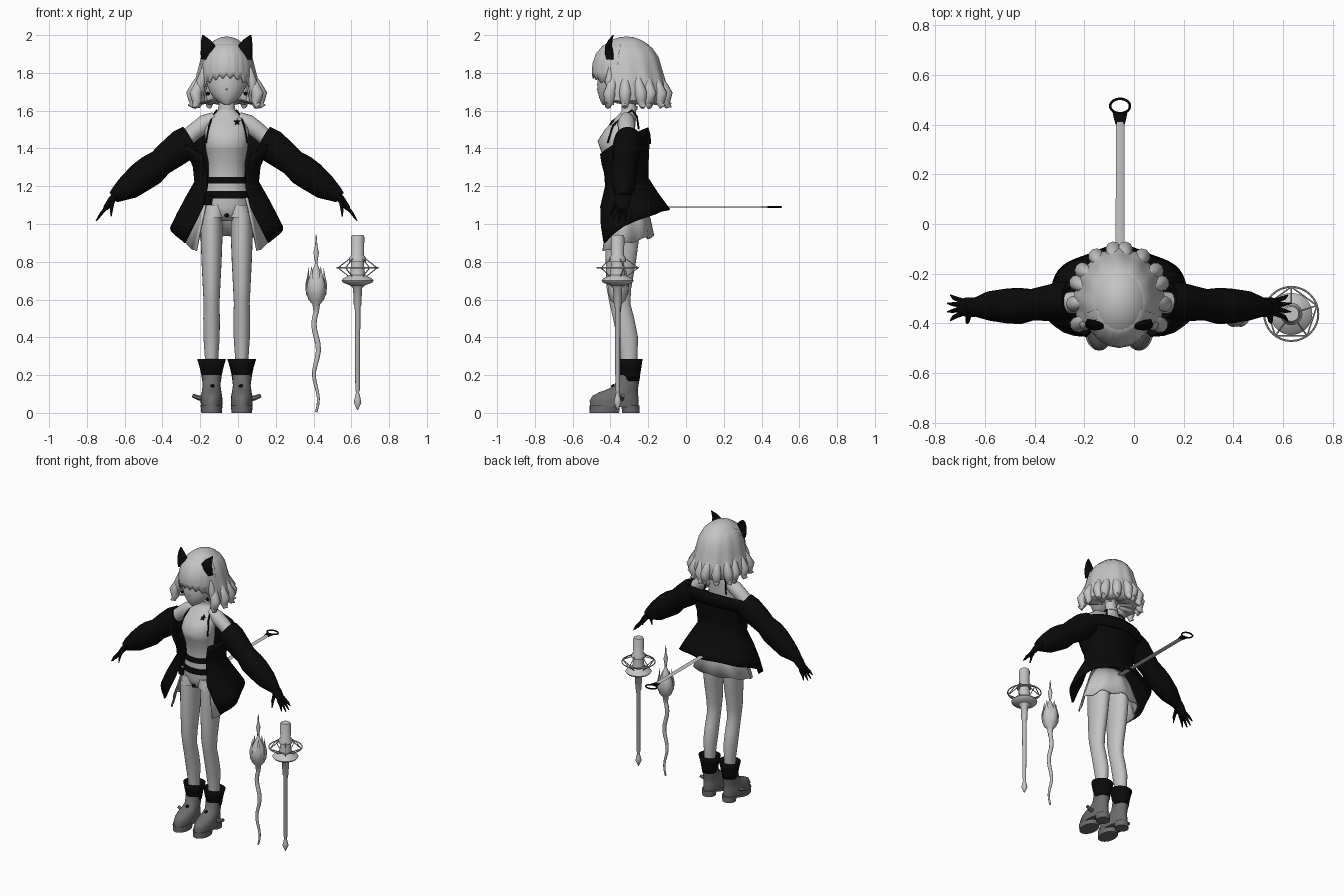
import bpy, bmesh, math
from mathutils import Vector

X = -0.06  # centre line of the figure


def material(name, v):
    m = bpy.data.materials.new(name)
    m.diffuse_color = (v, v, v, 1)
    return m


LIGHT = material("pale_grey", 0.55)
BLACK = material("soft_black", 0.003)
DARK = material("dark_grey", 0.15)


def skin(name, rings, mat, closed=True, cap=True, thick=0):
    """Bridge successive rings of points into a smooth surface."""
    bm = bmesh.new()
    vs = [[bm.verts.new(p) for p in r] for r in rings]
    n = len(vs[0])
    for a, b in zip(vs, vs[1:]):
        for i in range(n if closed else n - 1):
            j = (i + 1) % n
            bm.faces.new((a[i], a[j], b[j], b[i]))
    if cap and closed:
        bm.faces.new(vs[0])
        bm.faces.new(vs[-1])
    bmesh.ops.recalc_face_normals(bm, faces=bm.faces)
    me = bpy.data.meshes.new(name)
    bm.to_mesh(me)
    bm.free()
    me.materials.append(mat)
    me.shade_smooth()
    me.set_sharp_from_angle(angle=math.radians(50))
    ob = bpy.data.objects.new(name, me)
    bpy.context.collection.objects.link(ob)
    if thick:
        mod = ob.modifiers.new("thickness", 'SOLIDIFY')
        mod.thickness = thick
        mod.offset = 0
    return ob


def loft(name, x, rows, mat, n=24, cap=True, thick=0):
    """Stack of ellipses; row = (z, rx, ry, cy[, dx])."""
    rings = []
    for z, rx, ry, cy, *dx in rows:
        c = x + (dx[0] if dx else 0)
        rings.append([(c + rx * math.cos(a), cy + ry * math.sin(a), z)
                      for a in (2 * math.pi * i / n for i in range(n))])
    return skin(name, rings, mat, cap=cap, thick=thick)


def tube(name, pts, radii, mat, n=10, flat=1.0, ref=(0, 1, 0)):
    """Tapered tube along a path; flat scales the radius along ref."""
    pts = [Vector(p) for p in pts]
    rings = []
    for i, p in enumerate(pts):
        t = (pts[min(i + 1, len(pts) - 1)] - pts[max(i - 1, 0)]).normalized()
        s = t.cross(Vector(ref)).normalized()
        o = s.cross(t)
        r = radii[i]
        rings.append([p + s * r * math.cos(a) + o * r * flat * math.sin(a)
                      for a in (2 * math.pi * k / n for k in range(n))])
    return skin(name, rings, mat)


def shell(name, rows, mat, n=48, front=False, ripple=0, lobes=8, jag=0, thick=0.008):
    """Open wrap; row = (z_mid, z_edge, rx, ry_back, ry_front, half_angle, cy)."""
    rings = []
    for k, (z0, z1, rx, rb, rf, tm, cy) in enumerate(rows):
        f = k / (len(rows) - 1)
        ring = []
        for i in range(n + 1):
            u = 2 * i / n - 1
            t = math.radians(tm) * u + (math.pi if front else 0)
            w = 1 + ripple * f * math.cos(lobes * math.pi * u)
            c = math.cos(t)
            z = z0 + (z1 - z0) * u * u + jag * (f ** 4) * math.cos(lobes * math.pi * u)
            ring.append((X + rx * w * math.sin(t), cy + (rb if c > 0 else rf) * w * c, z))
        rings.append(ring)
    return skin(name, rings, mat, closed=False, thick=thick)


def ball(name, p, r, mat):
    rows = [(p[2] + r * math.sin(a), r * math.cos(a), r * math.cos(a), p[1])
            for a in (math.radians(d) for d in range(-80, 81, 20))]
    return loft(name, p[0], rows, mat, 10)


def ring(name, p, R, r, mat, ry=None, n=32):
    ry = ry or R
    pts = [(p[0] + R * math.cos(a), p[1] + ry * math.sin(a), p[2])
           for a in (2 * math.pi * i / n for i in range(n + 1))]
    return tube(name, pts, [r] * (n + 1), mat, 6, ref=(0, 0, 1))


# head, neck and torso
loft("face", X, [(1.63, .012, .015, -.425), (1.645, .04, .04, -.41), (1.67, .068, .068, -.392),
                 (1.7, .09, .092, -.376), (1.74, .106, .11, -.36), (1.8, .11, .12, -.345),
                 (1.88, .1, .12, -.33)], LIGHT, 32)
tube("nose", [(X, -.455, 1.735), (X, -.468, 1.712), (X, -.455, 1.702)], [.001, .006, .001], LIGHT, 8, ref=(1, 0, 0))
loft("torso", X, [(1.015, .05, .05, -.335), (1.05, .108, .08, -.335), (1.09, .118, .09, -.335), (1.17, .115, .085, -.34),
                  (1.25, .096, .075, -.345), (1.33, .098, .08, -.35), (1.39, .11, .092, -.36),
                  (1.44, .116, .1, -.368), (1.5, .115, .08, -.35), (1.56, .095, .055, -.32),
                  (1.59, .055, .04, -.305), (1.61, .042, .038, -.3), (1.68, .036, .036, -.31)], LIGHT, 32)
loft("choker", X, [(1.605, .046, .042, -.3), (1.625, .044, .042, -.3)], LIGHT)
loft("waist_band", X, [(1.215, .106, .085, -.345), (1.25, .1, .08, -.345)], BLACK)
loft("belt", X, [(1.135, .122, .094, -.338), (1.175, .119, .09, -.34)], BLACK)
tube("belt_buckle", [(X - .1, -.42, 1.15), (X - .1, -.42, 1.1)], [.026, .022], BLACK, 6, flat=.3)
ball("shorts_button", (X, -.42, 1.045), .012, BLACK)

# chest star
star = []
for i in range(10):
    r = .018 if i % 2 == 0 else .008
    dx, dz = r * math.sin(i * math.pi / 5), r * math.cos(i * math.pi / 5)
    star.append((X + .055 + dx, -.392 + .75 * dz + .4 * dx, 1.54 + dz))
mid = [(X + .055, -.392, 1.54)] * 10
skin("chest_star", [star, mid], BLACK, cap=False, thick=.004)

# hair dome, fringe, back hair and curls
loft("hair_dome", X, [(1.82 + .172 * math.sin(a), .14 * math.cos(a), .175 * math.cos(a), -.315)
                      for a in (math.radians(d) for d in (0, 10, 20, 30, 40, 50, 60, 68, 75, 81, 86, 89))], LIGHT, 40)
shell("fringe", [(1.965, 1.965, .068, .085, .085, 75, -.315), (1.94, 1.94, .1, .126, .126, 75, -.315),
                 (1.9, 1.9, .126, .159, .159, 75, -.315), (1.85, 1.85, .14, .176, .176, 75, -.315),
                 (1.81, 1.79, .144, .18, .18, 74, -.315), (1.78, 1.705, .14, .18, .178, 72, -.315)],
      LIGHT, n=96, front=True, ripple=.006, lobes=9, jag=.009, thick=.006)
shell("back_hair", [(1.965, 1.965, .068, .085, .085, 122, -.315), (1.93, 1.93, .107, .134, .134, 122, -.315),
                    (1.88, 1.88, .133, .167, .165, 120, -.315), (1.82, 1.82, .147, .183, .175, 118, -.315),
                    (1.76, 1.76, .162, .2, .18, 116, -.315), (1.7, 1.7, .178, .216, .19, 114, -.315),
                    (1.655, 1.655, .172, .205, .18, 114, -.315), (1.635, 1.64, .14, .165, .14, 112, -.315),
                    (1.66, 1.66, .06, .07, .06, 112, -.315)],
      LIGHT, n=84, ripple=.035, lobes=8, jag=.004, thick=.006)
for i in range(12):
    t = math.radians(-112 + 20.4 * i)
    s, c = math.sin(t), math.cos(t)
    w = .012 * (i % 3 - 1)
    path = [(.135, 1.8), (.158, 1.74), (.182, 1.69), (.176, 1.65), (.185, 1.625), (.205, 1.62 + .01 * (i % 3))]
    tube(f"hair_curl_{i + 1}", [(X + r * s + k * w * c * .4, -.315 + (r + .032) * c - k * w * s * .4, z)
                                for k, (r, z) in enumerate(path)],
         [.008, .026, .033, .026, .017, .003], LIGHT, 10, ref=(c, -s, 0))

# mirrored parts
for side, sd in (("right", -1), ("left", 1)):
    def P(x, y, z):
        return (X + sd * x, y, z)

    # cat ears, earring, face lock, camisole strap
    loft(f"{side}_ear", X, [(1.87, .016, .02, -.4, sd * .118), (1.9, .038, .024, -.405, sd * .1),
                            (1.94, .04, .018, -.41, sd * .096), (1.975, .024, .011, -.4, sd * .111),
                            (2.0, .004, .003, -.385, sd * .126)], BLACK, 12)
    ball(f"{side}_earring", P(.1, -.405, 1.69), .011, BLACK)
    tube(f"{side}_face_lock", [P(.12, -.4, 1.83), P(.135, -.405, 1.76), P(.14, -.395, 1.69), P(.158, -.385, 1.63)],
         [.01, .024, .02, .003], LIGHT, 8)
    tube(f"{side}_strap", [P(.085, -.25, 1.5), P(.075, -.26, 1.57), P(.052, -.285, 1.602), P(.072, -.33, 1.575),
                           P(.093, -.387, 1.52), P(.11, -.415, 1.43)], [.005] * 6, BLACK, 6, ref=(1, 0, 0))
    # arm, sleeve, glove
    tube(f"{side}_upper_arm", [P(.06, -.315, 1.56), P(.11, -.315, 1.535), P(.17, -.315, 1.49), P(.26, -.32, 1.41)],
         [.035, .047, .045, .04], LIGHT, 16)
    tube(f"{side}_sleeve", [P(.19, -.305, 1.44), P(.235, -.31, 1.415), P(.3, -.32, 1.365), P(.35, -.325, 1.325),
                            P(.4, -.33, 1.285), P(.45, -.33, 1.25), P(.52, -.33, 1.195), P(.575, -.335, 1.16),
                            P(.6, -.335, 1.14)],
         [.085, .088, .08, .072, .083, .08, .068, .045, .032], BLACK, 20, flat=.88)
    tube(f"{side}_palm", [P(.585, -.335, 1.155), P(.61, -.335, 1.125), P(.64, -.335, 1.085), P(.648, -.335, 1.075)],
         [.02, .02, .015, .008], BLACK, 10, flat=2.1)
    for k in range(4):
        y0, y1 = -.362 + .018 * k, -.388 + .034 * k
        e = .012 * abs(k - 1.5)
        tube(f"{side}_finger_{k + 1}", [P(.635, y0, 1.09), P(.665, (y0 + y1) / 2, 1.055), P(.697 - e, y1, 1.01 + e)],
             [.011, .009, .003], BLACK, 7)
    tube(f"{side}_thumb", [P(.605, -.36, 1.125), P(.61, -.39, 1.085), P(.612, -.4, 1.04)], [.013, .01, .003], BLACK, 7)

    # shorts leg, leg, sock, boot
    lx = X + sd * .08
    loft(f"{side}_shorts_leg", lx, [(1.035, .066, .092, -.338, -sd * .01), (1.1, .06, .085, -.335, -sd * .02)], LIGHT)
    loft(f"{side}_leg", lx, [(.2, .034, .04, -.3), (.3, .036, .045, -.302), (.4, .043, .056, -.31),
                             (.5, .044, .056, -.33), (.58, .042, .055, -.35), (.66, .046, .065, -.355),
                             (.8, .053, .08, -.345), (.93, .058, .09, -.338), (1.06, .058, .088, -.335)], LIGHT)
    loft(f"{side}_sock", lx, [(.17, .046, .05, -.3), (.2, .05, .053, -.3), (.245, .06, .06, -.3),
                              (.285, .072, .064, -.298)], BLACK, cap=False, thick=.008)
    loft(f"{side}_boot", lx, [(.03, .056, .128, -.38), (.065, .058, .13, -.38), (.09, .056, .121, -.374),
                              (.11, .052, .102, -.357), (.125, .05, .08, -.335), (.145, .047, .064, -.315),
                              (.2, .052, .058, -.302)], DARK)
    loft(f"{side}_front_sole", lx, [(0, .054, .078, -.432), (.04, .058, .08, -.43)], DARK)
    loft(f"{side}_heel", lx, [(0, .045, .045, -.292), (.04, .05, .048, -.295)], DARK)
    tube(f"{side}_boot_strap", [P(.12, -.34, .075), P(.15, -.34, .08), P(.18, -.335, .092)], [.016, .013, .01], DARK, 6)
    ball(f"{side}_boot_stud", P(.075, -.385, .14), .012, BLACK)

# open coat, folded collar and back skirt
shell("coat", [(1.49, 1.37, .235, .115, .145, 146, -.33), (1.42, 1.32, .205, .13, .14, 144, -.33),
               (1.33, 1.27, .175, .125, .125, 143, -.33), (1.24, 1.2, .167, .125, .12, 142, -.33),
               (1.16, 1.09, .22, .175, .15, 144, -.33), (1.11, .99, .26, .21, .165, 136, -.33),
               (1.075, .9, .29, .235, .17, 128, -.33)],
      BLACK, ripple=.03, lobes=5, thick=.012)
shell("coat_collar", [(1.51, 1.455, .25, .115, .1, 90, -.32), (1.475, 1.41, .272, .13, .12, 94, -.325),
                      (1.425, 1.37, .25, .135, .13, 96, -.325)], BLACK, thick=.012)
shell("back_skirt", [(1.14, 1.14, .123, .1, .1, 125, -.335), (1.05, 1.03, .155, .135, .125, 128, -.335),
                     (.93, .85, .205, .155, .15, 132, -.335)], LIGHT, ripple=.05, lobes=6, jag=.008)

# flat tail with loop
tube("tail", [(X + .004, -.24, 1.09), (X + .004, .41, 1.09)], [.018, .017], LIGHT, 8, flat=.22, ref=(0, 0, 1))
tube("tail_tip", [(X + .004, .4, 1.09), (X + .004, .42, 1.09), (X + .004, .45, 1.09)], [.018, .024, .03],
     BLACK, 8, flat=.15, ref=(0, 0, 1))
ring("tail_loop", (X + .004, .475, 1.09), .04, .005, BLACK, ry=.029)

# bud wand: wavy stem, bulb, petals, spike
bx, by = .414, -.36
tube("wand_stem", [(bx + .012 * math.sin(i * .85), by, .004 + .036 * i) for i in range(16)],
     [.006 + .0008 * min(i, 10) for i in range(16)], LIGHT, 8)
loft("wand_bulb", bx, [(.53, .014, .014, by), (.575, .02, .02, by), (.6, .042, .042, by), (.65, .054, .054, by),
                       (.7, .046, .046, by), (.75, .022, .022, by), (.79, .006, .006, by)], LIGHT, 16)
for i in range(5):
    a = math.radians(72 * i + 18)
    c, s = math.cos(a), math.sin(a)
    tube(f"wand_petal_{i + 1}", [(bx + r * c, by + r * s, z) for r, z in
                                 ((.025, .59), (.045, .63), (.05, .68), (.045, .72), (.04, .775))],
         [.012, .025, .023, .012, .001], LIGHT, 8, flat=.35, ref=(c, s, 0))
loft("wand_spike", bx, [(.76, .006, .006, by), (.8, .007, .007, by), (.85, .015, .015, by),
                        (.88, .007, .007, by), (.945, .002, .002, by)], LIGHT, 8)

# ringed sceptre: shaft, disc, grip, cage
sx, sy = .633, -.362
loft("sceptre_shaft", sx, [(.015, .002, .002, sy), (.055, .02, .02, sy), (.075, .016, .016, sy), (.11, .008, .008, sy),
                           (.12, .012, .012, sy), (.56, .015, .015, sy), (.57, .02, .02, sy), (.66, .024, .024, sy),
                           (.68, .045, .045, sy)], LIGHT, 16)
loft("sceptre_disc", sx, [(.675, .04, .04, sy), (.69, .078, .078, sy), (.7, .085, .085, sy), (.712, .075, .075, sy),
                          (.73, .04, .04, sy), (.83, .03, .03, sy)], LIGHT, 28)
loft("sceptre_grip", sx, [(.8, .045, .045, sy), (.82, .045, .045, sy), (.835, .034, .034, sy), (.93, .036, .036, sy),
                          (.942, .03, .03, sy)], LIGHT, 20)
ring("sceptre_ring", (sx, sy, .768), .109, .004, LIGHT)
for i in range(5):
    a, b = math.radians(72 * i + 90), math.radians(72 * i + 162)
    hub = Vector((sx + .109 * math.cos(a), sy + .109 * math.sin(a), .768))
    far = Vector((sx + .109 * math.cos(b), sy + .109 * math.sin(b), .768))
    ends = {"upper": (sx + .045 * math.cos(a), sy + .045 * math.sin(a), .815),
            "lower": (sx + .045 * math.cos(a), sy + .045 * math.sin(a), .72), "side": far}
    for part, end in ends.items():
        tube(f"sceptre_{part}_strut_{i + 1}", [hub, end], [.003, .003], LIGHT, 6, ref=(0, 0, 1))
